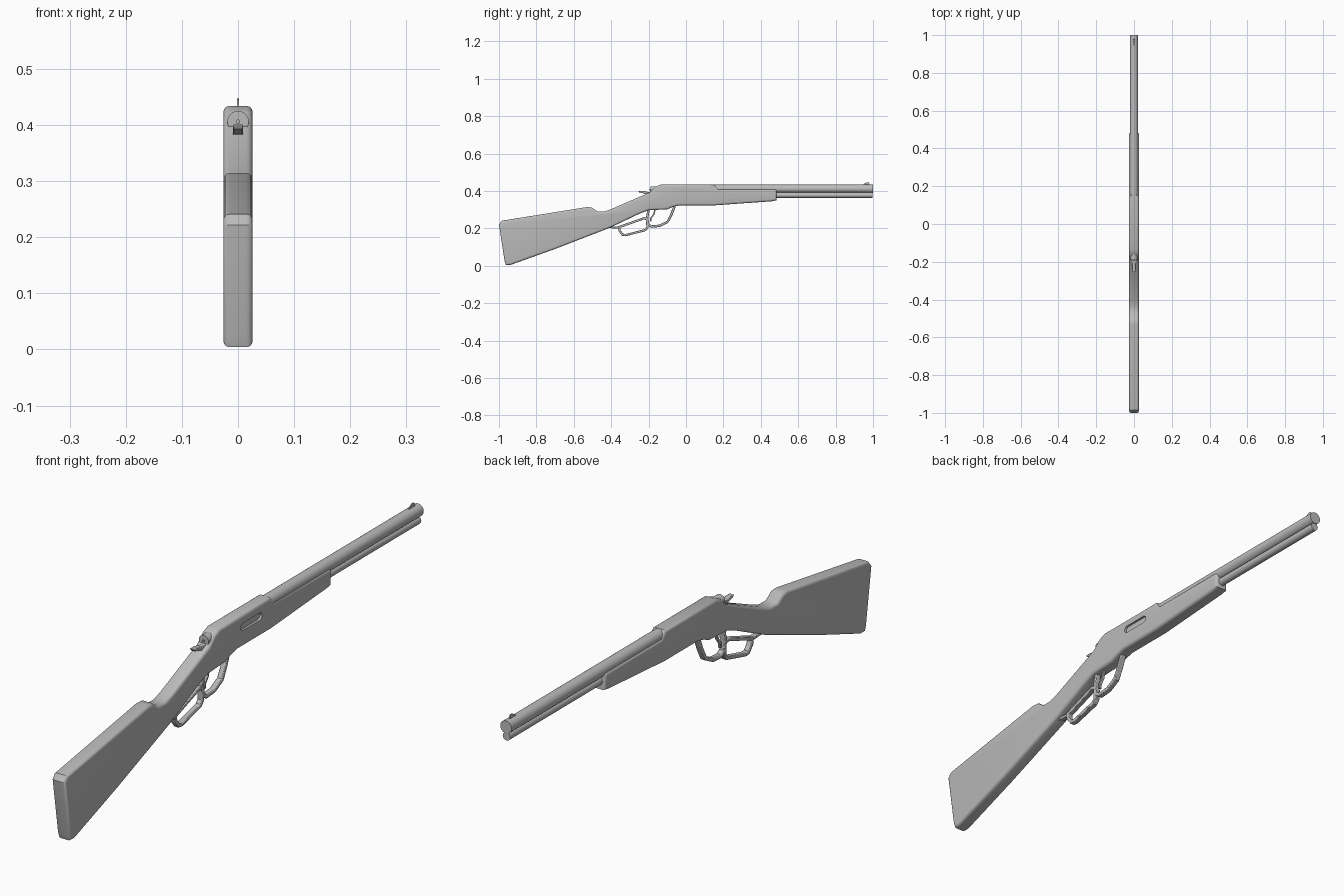
import bpy, bmesh, math
from mathutils import Vector

cube = bpy.data.objects.get("Cube")
if cube:
    bpy.data.objects.remove(cube, do_unlink=True)

grey = bpy.data.materials.new("plain grey")
grey.use_nodes = True
grey.diffuse_color = (0.5, 0.5, 0.5, 1)
grey.node_tree.nodes["Principled BSDF"].inputs["Base Color"].default_value = (0.5, 0.5, 0.5, 1)


def finish(name, bm):
    bmesh.ops.recalc_face_normals(bm, faces=bm.faces)
    mesh = bpy.data.meshes.new(name)
    bm.to_mesh(mesh)
    bm.free()
    mesh.materials.append(grey)
    obj = bpy.data.objects.new(name, mesh)
    bpy.context.collection.objects.link(obj)
    return obj


def activate(obj):
    bpy.ops.object.select_all(action='DESELECT')
    obj.select_set(True)
    bpy.context.view_layer.objects.active = obj


def smooth(obj):
    activate(obj)
    bpy.ops.object.shade_smooth_by_angle(angle=math.radians(35))


def add_bevel(obj, width, segments, angle=80):
    mod = obj.modifiers.new("Bevel", 'BEVEL')
    mod.width, mod.segments = width, segments
    mod.limit_method, mod.angle_limit = 'ANGLE', math.radians(angle)
    mod.use_clamp_overlap = False


def slab(name, profile, x0, x1):
    """Side profile of (y, z) points, extruded across x."""
    bm = bmesh.new()
    face = bm.faces.new([bm.verts.new((x0, y, z)) for y, z in profile])
    out = bmesh.ops.extrude_face_region(bm, geom=[face])
    moved = [v for v in out["geom"] if isinstance(v, bmesh.types.BMVert)]
    bmesh.ops.translate(bm, verts=moved, vec=(x1 - x0, 0, 0))
    return finish(name, bm)


def ribbon(name, path, thick, half, closed=False):
    """Rectangular bar following a (y, z) path with mitred corners."""
    pts = [Vector(p) for p in path]
    n = len(pts)
    bm = bmesh.new()
    rings = []
    for i, p in enumerate(pts):
        a = pts[i - 1] if closed or i else p
        b = pts[(i + 1) % n] if closed or i < n - 1 else p
        d1, d2 = (p - a).normalized(), (b - p).normalized()
        t = (d1 + d2).normalized()
        normal = Vector((-t.y, t.x))
        cos = max(0.5, t.dot(d2 if d2.length else d1))
        off = normal * (thick / 2 / cos)
        rings.append([bm.verts.new((x, *(p + off * s))) for x, s in
                      ((-half, -1), (half, -1), (half, 1), (-half, 1))])
    for i in range(n if closed else n - 1):
        r, q = rings[i], rings[(i + 1) % n]
        for k in range(4):
            j = (k + 1) % 4
            bm.faces.new((r[k], r[j], q[j], q[k]))
    if not closed:
        bm.faces.new(rings[0])
        bm.faces.new(rings[-1])
    obj = finish(name, bm)
    add_bevel(obj, thick * 0.2, 2, 60)
    smooth(obj)
    return obj


def rod(name, radius, y0, y1, z, sides=24):
    bm = bmesh.new()
    bmesh.ops.create_cone(bm, cap_ends=True, segments=sides, radius1=radius,
                          radius2=radius, depth=y1 - y0)
    obj = finish(name, bm)
    obj.rotation_euler.x = math.pi / 2
    obj.location = (0, (y0 + y1) / 2, z)
    smooth(obj)
    return obj


# Stock, receiver and forend in one continuous body
body = slab("stock_and_receiver", [
    (-1.0, 0.222), (-0.985, 0.241), (-0.53, 0.314), (-0.505, 0.312),
    (-0.475, 0.291), (-0.435, 0.291), (-0.4, 0.303), (-0.195, 0.392), (-0.165, 0.422),
    (-0.135, 0.434), (0.15, 0.434), (0.17, 0.41), (0.485, 0.41),
    (0.485, 0.35), (0.46, 0.345), (0.15, 0.323), (-0.035, 0.323),
    (-0.07, 0.315), (-0.1, 0.302), (-0.2, 0.297), (-0.25, 0.278),
    (-0.41, 0.202), (-0.7, 0.09), (-0.94, 0.004), (-0.963, 0.004), (-0.97, 0.025),
], -0.026, 0.026)
add_bevel(body, 0.011, 4)

# Ejection port recessed in the left side
port = []
for cy, start in ((0.083, -90), (-0.008, 90)):
    for k in range(7):
        a = math.radians(start + 30 * k)
        port.append((cy + 0.013 * math.cos(a), 0.393 + 0.013 * math.sin(a)))
cutter = slab("port_cutter", port, 0.018, 0.05)
cutter.hide_render = True
cut = body.modifiers.new("Port", 'BOOLEAN')
cut.operation, cut.solver, cut.object = 'DIFFERENCE', 'EXACT', cutter
activate(body)
for mod in list(body.modifiers):
    bpy.ops.object.modifier_apply(modifier=mod.name)
bpy.data.objects.remove(cutter, do_unlink=True)
smooth(body)

# Barrel, magazine tube and bolt
rod("barrel", 0.022, 0.1, 1.0, 0.412)
rod("magazine_tube", 0.0145, 0.4, 0.997, 0.378, 20)
rod("bolt", 0.019, -0.19, -0.1, 0.406)
rod("firing_pin", 0.004, -0.195, -0.18, 0.406, 10)

# Front sight blade
slab("front_sight", [(0.945, 0.43), (0.95, 0.438), (0.965, 0.446), (0.975, 0.447),
                     (0.98, 0.44), (0.98, 0.43)], -0.002, 0.002)

# Hammer with thumb spur
hammer = slab("hammer", [
    (-0.255, 0.401), (-0.232, 0.401), (-0.2, 0.394), (-0.16, 0.405),
    (-0.16, 0.36), (-0.205, 0.362), (-0.216, 0.384), (-0.25, 0.393),
], -0.009, 0.009)
add_bevel(hammer, 0.002, 2)
smooth(hammer)

# Lever: trigger guard bow and finger loop
ribbon("trigger_guard", [
    (-0.06, 0.32), (-0.078, 0.275), (-0.098, 0.236), (-0.14, 0.214),
    (-0.185, 0.21), (-0.203, 0.222), (-0.208, 0.255), (-0.2, 0.302),
], 0.013, 0.01)
ribbon("finger_loop", [
    (-0.208, 0.25), (-0.225, 0.254), (-0.358, 0.207), (-0.355, 0.187), (-0.338, 0.166),
    (-0.322, 0.164), (-0.218, 0.191), (-0.206, 0.206),
], 0.012, 0.01, closed=True)
ribbon("lever_tail", [(-0.405, 0.207), (-0.375, 0.205), (-0.352, 0.204)], 0.011, 0.009)

# Trigger
ribbon("trigger", [(-0.165, 0.305), (-0.172, 0.275), (-0.187, 0.255), (-0.188, 0.238)],
       0.008, 0.005)
